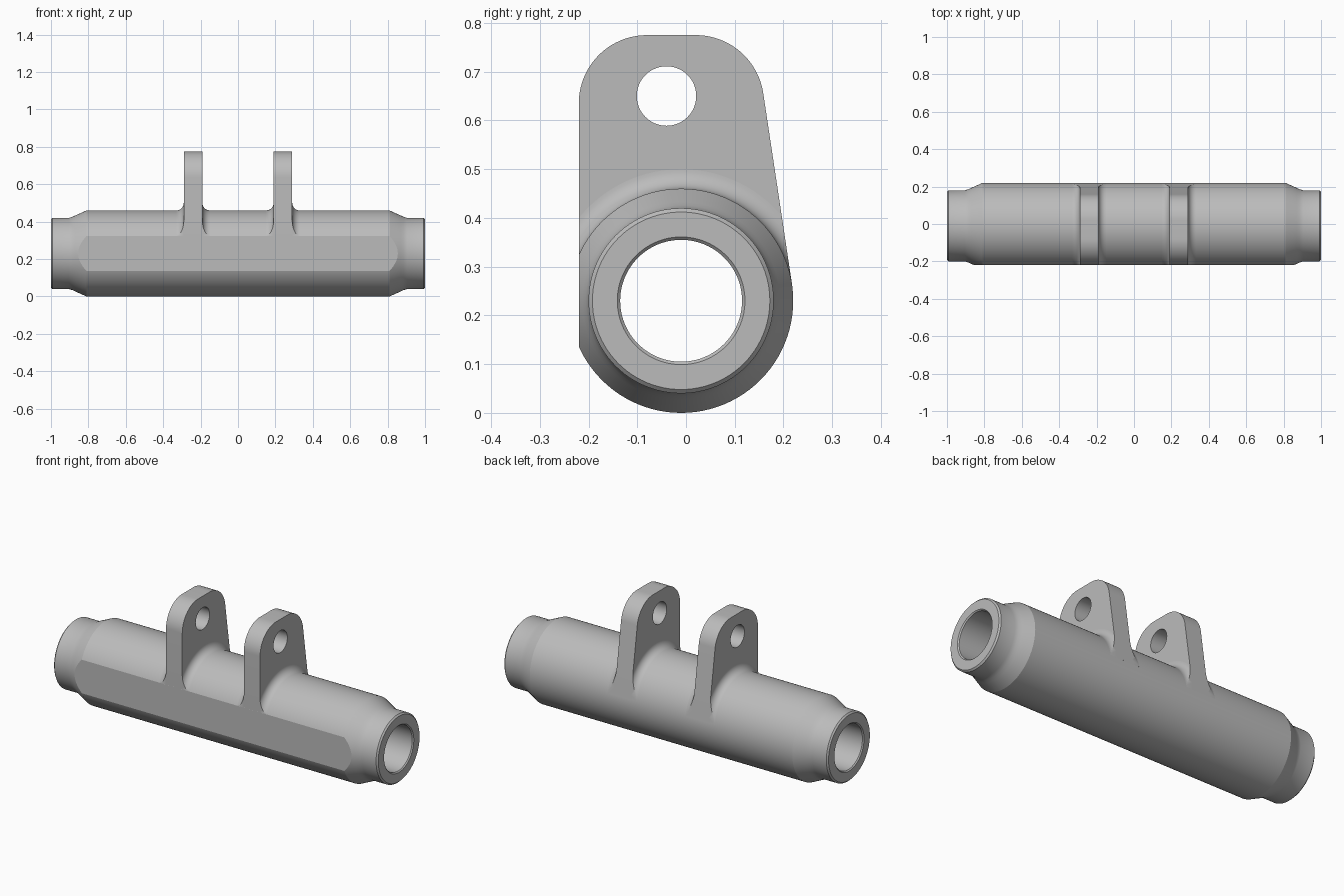
import bpy, bmesh, math
from mathutils import Vector

cube = bpy.data.objects.get("Cube")
if cube:
    bpy.data.objects.remove(cube, do_unlink=True)

SEG = 96
AXIS_Y, AXIS_Z, R = -0.01, 0.23, 0.23      # tube axis and outer radius
FRONT = -0.22                              # plane of the milled front flat
LUG_X, HALF, FILLET = 0.24, 0.05, 0.04     # lug position, half thickness, root fillet
TOP_Y, TOP_Z, TOP_R = 0.02, 0.635, 0.14    # rear rounded corner of the lug

grey = bpy.data.materials.new("machined grey")
grey.use_nodes = True
grey.diffuse_color = (0.5, 0.5, 0.5, 1)
grey.node_tree.nodes["Principled BSDF"].inputs["Base Color"].default_value = (0.5, 0.5, 0.5, 1)

# Line tangent to the tube and to the rear corner of the lug
dy, dz = TOP_Y - AXIS_Y, TOP_Z - AXIS_Z
lean = math.atan2(dz, dy) - math.acos((R - TOP_R) / math.hypot(dy, dz))
back_normal = Vector((0, math.cos(lean), math.sin(lean)))
back_point = Vector((0, AXIS_Y, AXIS_Z)) + back_normal * R
front_point = Vector((0, FRONT, AXIS_Z + math.sqrt(R**2 - (FRONT - AXIS_Y)**2)))


def finish(obj, angle):
    obj.data.materials.clear()
    obj.data.materials.append(grey)
    bpy.ops.object.select_all(action='DESELECT')
    obj.select_set(True)
    bpy.context.view_layer.objects.active = obj
    bpy.ops.object.shade_smooth_by_angle(angle=math.radians(angle))


def lathe(name, profile, cuts, angle):
    """Spin a closed (x, radius) profile around the tube axis, then trim it by planes."""
    bm = bmesh.new()
    rings = []
    for i in range(SEG):
        a = 2 * math.pi * i / SEG
        rings.append([bm.verts.new((x, AXIS_Y + r * math.cos(a), AXIS_Z + r * math.sin(a)))
                      for x, r in profile])
    n = len(profile)
    for i in range(SEG):
        p, q = rings[i], rings[(i + 1) % SEG]
        for j in range(n):
            k = (j + 1) % n
            bm.faces.new((p[j], p[k], q[k], q[j]))
    for point, normal in cuts:
        geom = bm.verts[:] + bm.edges[:] + bm.faces[:]
        bmesh.ops.bisect_plane(bm, geom=geom, plane_co=point, plane_no=normal, clear_outer=True)
        bmesh.ops.holes_fill(bm, edges=[e for e in bm.edges if e.is_boundary], sides=0)
    bmesh.ops.recalc_face_normals(bm, faces=bm.faces[:])
    mesh = bpy.data.meshes.new(name)
    bm.to_mesh(mesh)
    bm.free()
    obj = bpy.data.objects.new(name, mesh)
    bpy.context.collection.objects.link(obj)
    finish(obj, angle)


def arc(cy, cz, r, start, end, steps):
    return [(cy + r * math.cos(start + (end - start) * i / steps),
             cz + r * math.sin(start + (end - start) * i / steps)) for i in range(steps + 1)]


# Bored tube with stepped-down ends and a flat along the front
half = [(0.81, R), (0.87, 0.203), (0.885, 0.196), (0.905, 0.19), (0.992, 0.19),
        (1, 0.182), (1, 0.131), (0.994, 0.125)]
tube = half + [(-x, r) for x, r in reversed(half)]
front_cut = (Vector((0, FRONT, 0)), Vector((0, -1, 0)))
lathe("tube_body", tube, [front_cut], 24)

# Lug outline: rounded top, leaning back edge, root hidden inside the tube wall
outline = arc(-0.08, TOP_Z, TOP_R, math.pi, math.pi / 2, 20)
outline += arc(TOP_Y, TOP_Z, TOP_R, math.pi / 2, lean, 20)
outline.append((back_point.y, back_point.z))
outline += arc(AXIS_Y, AXIS_Z, 0.19, lean, math.pi - 0.42, 32)
outline.append((front_point.y, front_point.z))
pin_hole = arc(-0.04, 0.65, 0.061, 0, 2 * math.pi, 48)[:-1]


def lug(name, x):
    curve = bpy.data.curves.new(name, 'CURVE')
    curve.dimensions = '2D'
    curve.fill_mode = 'BOTH'
    curve.extrude = HALF
    for loop in (outline, pin_hole):
        spline = curve.splines.new('POLY')
        spline.points.add(len(loop) - 1)
        for point, (y, z) in zip(spline.points, loop):
            point.co = (y, z, 0, 1)
        spline.use_cyclic_u = True
    obj = bpy.data.objects.new(name, curve)
    bpy.context.collection.objects.link(obj)
    obj.location.x = x
    obj.rotation_euler = (math.pi / 2, 0, math.pi / 2)
    bpy.ops.object.select_all(action='DESELECT')
    obj.select_set(True)
    bpy.context.view_layer.objects.active = obj
    bpy.ops.object.convert(target='MESH')
    obj = bpy.context.view_layer.objects.active
    bm = bmesh.new()
    bm.from_mesh(obj.data)
    bmesh.ops.remove_doubles(bm, verts=bm.verts[:], dist=0.0001)
    bmesh.ops.recalc_face_normals(bm, faces=bm.faces[:])
    bm.to_mesh(obj.data)
    bm.free()
    finish(obj, 30)


# Concave root fillets on both sides of each lug, trimmed to the lug outline
span = back_point - front_point
root_cut = (front_point, Vector((0, span.z, -span.y)))
cuts = [front_cut, (back_point, back_normal), root_cut]
cove = [(HALF + FILLET - FILLET * c, R + FILLET - FILLET * s)
        for c, s in arc(0, 0, 1, 0, math.pi / 2, 10)]
cove += [(HALF + FILLET, 0.2), (HALF, 0.2)]
for side, sign in (("left", 1), ("right", -1)):
    lug(side + "_lug", sign * LUG_X)
    for place, flip in (("outer", sign), ("inner", -sign)):
        lathe(f"{side}_lug_{place}_fillet",
              [(sign * LUG_X + flip * x, r) for x, r in cove], cuts, 30)
